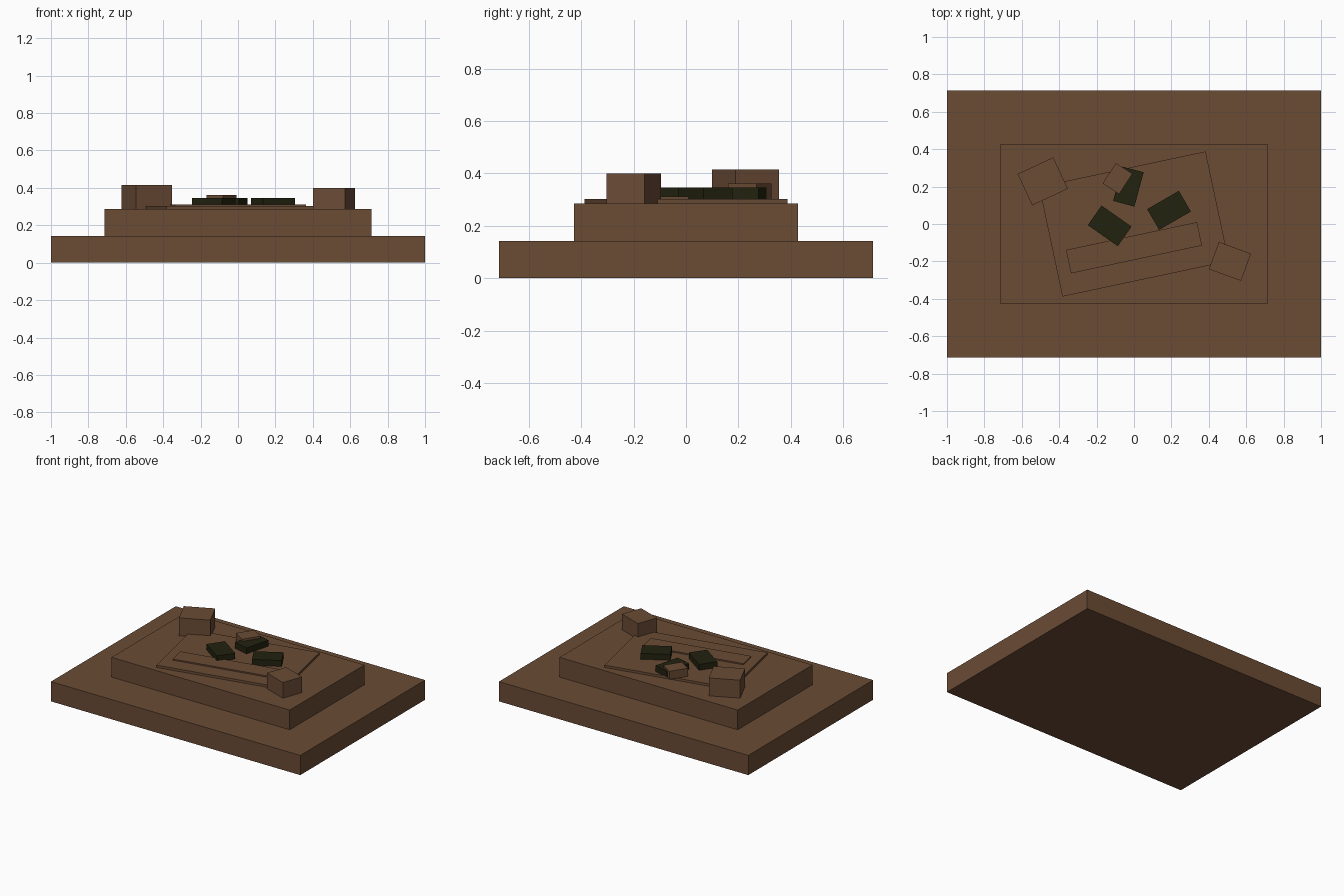
import bpy
from math import radians

cube = bpy.data.objects.get("Cube")
if cube:
    bpy.data.objects.remove(cube, do_unlink=True)


def make_material(name, colour):
    mat = bpy.data.materials.new(name)
    mat.use_nodes = True
    mat.diffuse_color = colour
    mat.node_tree.nodes["Principled BSDF"].inputs["Base Color"].default_value = colour
    return mat


brown = make_material("earth brown", (0.147, 0.072, 0.036, 1))
dark = make_material("dark moss", (0.016, 0.016, 0.005, 1))


def block(name, centre, size, bottom, top, angle=0, mat=brown):
    """Flat-faced box between two heights, turned about z."""
    x, y = centre
    bpy.ops.mesh.primitive_cube_add(size=1, location=(x, y, (bottom + top) / 2))
    obj = bpy.context.object
    obj.name = name
    obj.scale = (size[0], size[1], top - bottom)
    obj.rotation_euler.z = radians(angle)
    obj.data.materials.append(mat)
    return obj


STEP, DECK, SLAB = 0.143, 0.286, 0.303

# Stepped mound
block("base_tier", (0, 0), (2, 1.43), 0, STEP)
block("upper_tier", (0, 0), (1.43, 0.857), STEP, DECK)

# Turned slab with a raised strip
block("turned_slab", (0, 0), (0.91, 0.60), DECK, SLAB, 12)
block("raised_strip", (0, -0.127), (0.716, 0.128), SLAB, 0.312, 12)

# Loose blocks
block("back_right_block", (-0.488, 0.228), (0.21, 0.185), DECK, 0.416, 25)
block("front_left_block", (0.513, -0.20), (0.183, 0.155), DECK, 0.40, -20)
block("small_block", (-0.088, 0.243), (0.105, 0.13), SLAB, 0.362, -33)

# Dark slabs scattered in the middle
scatter = [((-0.13, -0.01), (0.196, 0.128), -35),
           ((0.187, 0.073), (0.196, 0.128), 30),
           ((-0.03, 0.20), (0.19, 0.118), 75)]
for i, (centre, size, angle) in enumerate(scatter, 1):
    block(f"dark_slab_{i}", centre, size, SLAB, 0.346, angle, dark)
